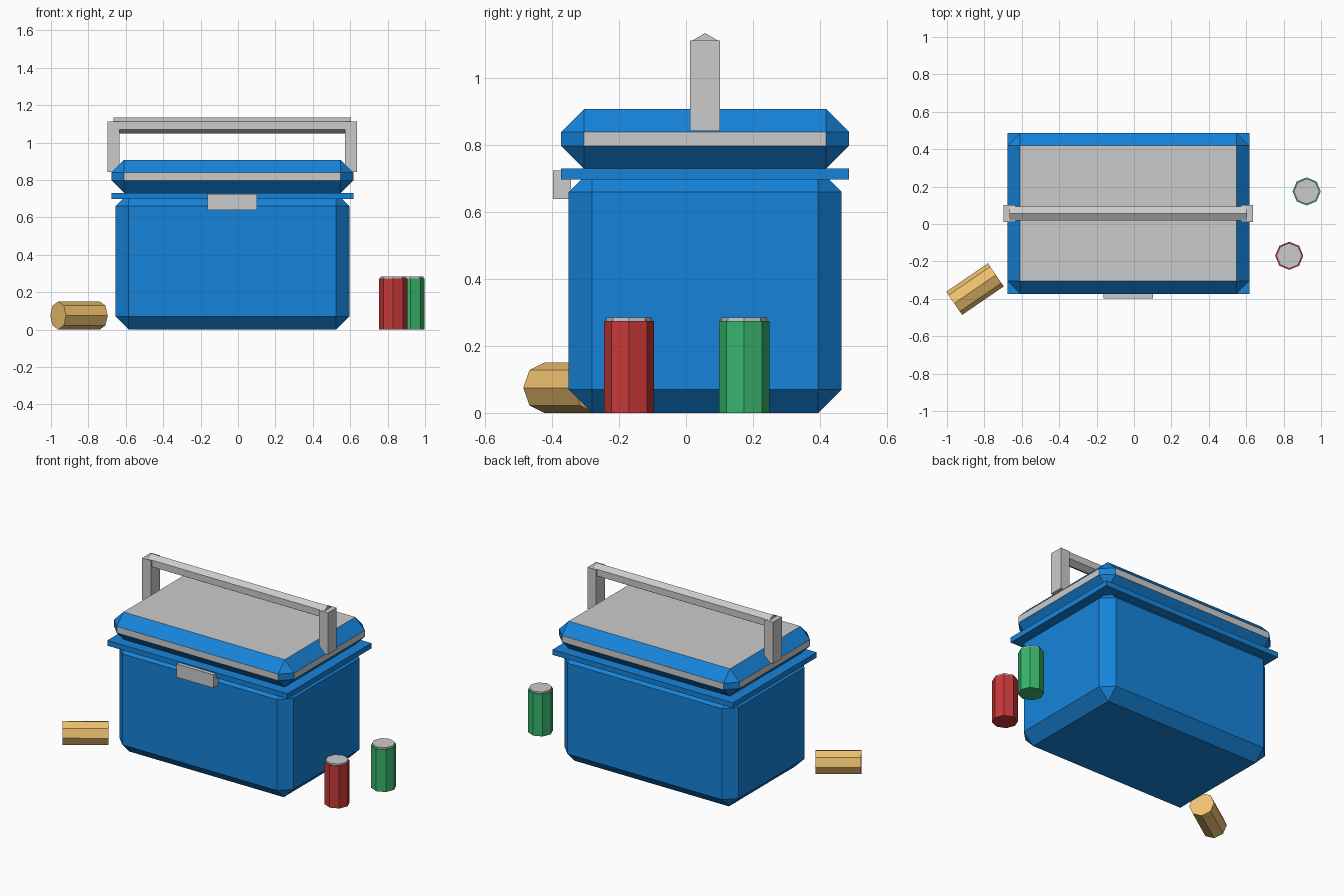
import bpy
from math import pi

if "Cube" in bpy.data.objects:
    bpy.data.objects.remove(bpy.data.objects["Cube"])

CX, CY = -0.03, 0.057  # centre of the cooler


def material(name, rgb):
    m = bpy.data.materials.new(name)
    m.diffuse_color = (*rgb, 1)
    m.use_nodes = True
    m.node_tree.nodes["Principled BSDF"].inputs["Base Color"].default_value = m.diffuse_color
    return m


blue = material("blue", (0.008, 0.23, 0.70))
grey = material("light_grey", (0.66, 0.67, 0.69))
red = material("red", (0.57, 0.04, 0.04))
green = material("green", (0.04, 0.46, 0.15))
tan = material("tan", (0.85, 0.53, 0.16))


def finish(ob, name, mats):
    ob.name = name
    for m in mats:
        ob.data.materials.append(m)
    return ob


def box(name, centre, size, mats=(), bevel=0, bevel_mat=-1):
    bpy.ops.mesh.primitive_cube_add(size=1, location=centre)
    ob = finish(bpy.context.object, name, mats)
    ob.scale = size
    bpy.ops.object.transform_apply(location=False, rotation=False, scale=True)
    if bevel:
        mod = ob.modifiers.new("chamfer", 'BEVEL')
        mod.width = bevel
        mod.segments = 1
        mod.limit_method = 'NONE'
        mod.material = bevel_mat
    return ob


def cylinder(name, centre, radius, depth, sides, mats=(), rot=(0, 0, 0)):
    bpy.ops.mesh.primitive_cylinder_add(vertices=sides, radius=radius, depth=depth,
                                        location=centre, rotation=rot)
    return finish(bpy.context.object, name, mats)


# Cooler body, rim and lid (lid has grey panels with blue chamfers)
box("cooler_body", (CX, CY, 0.365), (1.25, 0.816, 0.73), [blue], 0.07)
box("rim", (CX, CY, 0.714), (1.294, 0.86, 0.034), [blue])
box("lid", (CX, CY, 0.819), (1.294, 0.86, 0.178), [grey, blue], 0.068, 1)

# Front latch
box("latch", (CX, -0.37, 0.682), (0.265, 0.054, 0.086), [grey])

# Carry handle: two posts and a six-sided grip
for side, x in (("left", -0.635), ("right", 0.635)):
    box(f"handle_post_{side}", (CX + x, CY, 0.978), (0.064, 0.09, 0.27), [grey])
cylinder("handle_grip", (CX, CY, 1.092), 0.043, 1.27, 6, [grey], (pi / 2, 0, pi / 2))

# Standing drink cans with grey tops
for name, x, y, mat in (("red_can", 0.83, -0.17, red), ("green_can", 0.923, 0.174, green)):
    cylinder(name, (x, y, 0.137), 0.075, 0.274, 8, [mat])
    cylinder(name + "_top", (x, y, 0.277), 0.068, 0.016, 8)

# Can lying on its side
cylinder("lying_can", (-0.85, -0.348, 0.075), 0.075, 0.27, 8, [tan], (pi / 2, 0, pi / 2 + 0.6))
